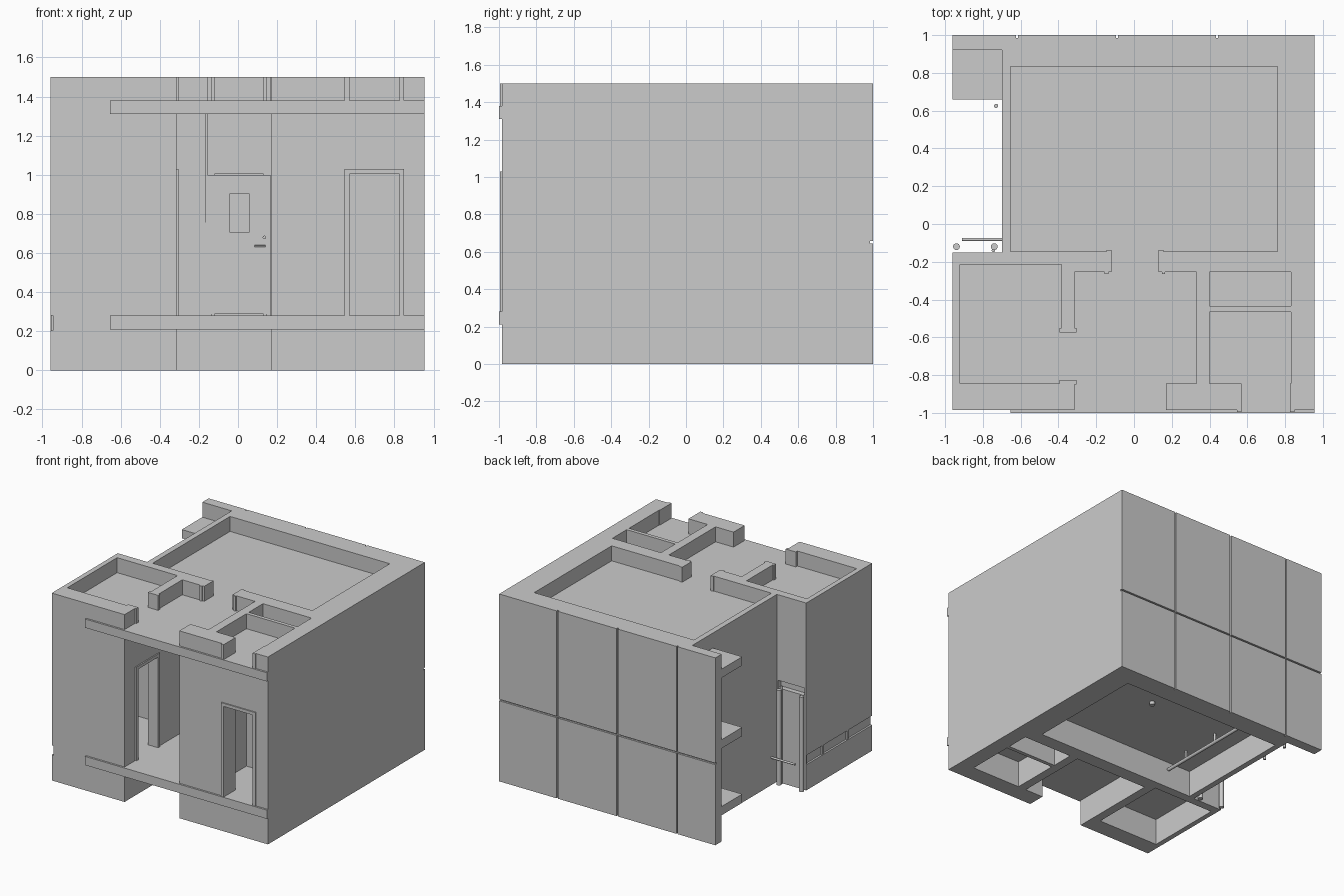
import bpy, bmesh
from mathutils import Vector

if "Cube" in bpy.data.objects:
    bpy.data.objects.remove(bpy.data.objects["Cube"])


def box(name, x0, x1, y0, y1, z0, z1):
    bm = bmesh.new()
    bmesh.ops.create_cube(bm, size=1)
    for v in bm.verts:
        v.co = Vector(((x0 + x1) / 2 + v.co.x * (x1 - x0),
                       (y0 + y1) / 2 + v.co.y * (y1 - y0),
                       (z0 + z1) / 2 + v.co.z * (z1 - z0)))
    return finish(name, bm)


def finish(name, bm):
    me = bpy.data.meshes.new(name)
    bm.to_mesh(me)
    bm.free()
    ob = bpy.data.objects.new(name, me)
    bpy.context.collection.objects.link(ob)
    return ob


def pipe(name, a, b, r, sides=16):
    a, b = Vector(a), Vector(b)
    bm = bmesh.new()
    bmesh.ops.create_cone(bm, cap_ends=True, segments=sides, radius1=r, radius2=r,
                          depth=(b - a).length)
    ob = finish(name, bm)
    ob.location = (a + b) / 2
    ob.rotation_euler = (b - a).to_track_quat('Z', 'Y').to_euler()
    for p in ob.data.polygons:
        p.use_smooth = len(p.vertices) == 4
    return ob


def cut(target, cutters):
    for c in cutters:
        c.hide_render = True
        m = target.modifiers.new("cut", 'BOOLEAN')
        m.object, m.operation, m.solver = c, 'DIFFERENCE', 'EXACT'
    bpy.context.view_layer.update()
    dg = bpy.context.evaluated_depsgraph_get()
    me = bpy.data.meshes.new_from_object(target.evaluated_get(dg))
    target.modifiers.clear()
    target.data = me
    for c in cutters:
        bpy.data.objects.remove(c)


# building mass from the outer footprint
L, R, F, B = -0.96, 0.955, -0.985, 0.985
outline = [(L, F), (R, F), (R, B), (L, B), (L, 0.92), (-0.7, 0.92), (-0.7, -0.15), (L, -0.15)]
bm = bmesh.new()
face = bm.faces.new([bm.verts.new((x, y, 0)) for x, y in outline])
top = bmesh.ops.extrude_face_region(bm, geom=[face])
bmesh.ops.translate(bm, vec=(0, 0, 1.5),
                    verts=[v for v in top['geom'] if isinstance(v, bmesh.types.BMVert)])
bmesh.ops.recalc_face_normals(bm, faces=bm.faces)
walls = finish("walls_and_slabs", bm)

# rooms (x0, x1, y0, y1) hollowed out between the slabs
rooms = [(-0.655, 0.76, -0.145, 0.835), (-0.92, -0.385, -0.845, -0.215),
         (-0.315, 0.33, -0.845, -0.255), (-0.315, 0.17, -1.2, -0.80),
         (0.4, 0.83, -0.435, -0.255), (0.4, 0.83, -0.845, -0.465)]
doors = [(-0.12, 0.13, -0.30, -0.10), (-0.42, -0.28, -0.825, -0.575), (0.57, 0.825, -1.2, -0.80)]
lobby_base = [(-0.315, 0.33, -0.845, -0.255), (-0.315, 0.17, -1.2, -0.80)]
cutters = []
for z0, z1 in ((-0.2, 0.21), (0.28, 1.31), (1.38, 1.7)):
    cutters += [box("cutter", *r, z0, z1) for r in rooms]
for z0, z1 in ((0.28, 1.005), (1.38, 1.7)):
    cutters += [box("cutter", *d, z0, z1) for d in doors]
# side wall slab groove and pipe slot
cutters.append(box("cutter", -1.1, -0.945, -1.1, -0.16, 0.205, 0.28))
cutters.append(box("cutter", -0.945, -0.71, -0.19, 0.0, 0.755, 0.815))
cut(walls, cutters)

# slab edges showing on the front
for z in (0.21, 1.31):
    box("slab_edge", -0.655, R, -1.0, -0.98, z, z + 0.07)

# side service shelves
for z in (0.21, 0.745, 1.31):
    box("service_shelf", L, -0.695, 0.66, 0.925, z, z + 0.07)

# back cladding panels with open joints
xs = [L, -0.62, -0.09, 0.44, R]
for i in range(4):
    for z0, z1 in ((0, 0.645), (0.657, 1.5)):
        box("cladding_panel", xs[i] + (0.006 if i else 0), xs[i + 1] - (0.006 if i < 3 else 0),
            0.983, 1.0, z0, z1)


# door surrounds, in the lower storey and the cut upper storey
def surround(name, a0, a1, p0, p1, along_x=True, w=0.025):
    def part(s0, s1, z0, z1):
        if along_x:
            box(name, s0, s1, p0, p1, z0, z1)
        else:
            box(name, p0, p1, s0, s1, z0, z1)
    for z0, z1 in ((0.28, 1.03), (1.38, 1.5)):
        part(a0 - w, a0, z0, z1)
        part(a1, a1 + w, z0, z1)
    part(a0, a1, 1.005, 1.03)


surround("front_opening_surround", 0.57, 0.825, -0.995, -0.98)
surround("room_door_surround", -0.825, -0.575, -0.32, -0.305, False)
surround("room_door_inner_surround", -0.825, -0.575, -0.395, -0.38, False)
surround("main_door_inner_surround", -0.12, 0.13, -0.15, -0.138)

# main door with surround, glazed panel, handle and lock
for x0, x1 in ((-0.155, -0.134), (0.147, 0.165)):
    box("main_door_jamb", x0, x1, -0.268, -0.25, 0.28, 1.0)
    box("upper_door_jamb", x0, x1, -0.265, -0.25, 1.38, 1.5)
box("main_door_head", -0.155, 0.165, -0.268, -0.25, 0.975, 1.0)
leaf = box("main_door_leaf", -0.134, 0.147, -0.262, -0.235, 0.287, 0.975)
cut(leaf, [box("cutter", -0.04, 0.055, -0.3, -0.25, 0.705, 0.905)])
pipe("door_handle", (0.085, -0.278, 0.635), (0.14, -0.278, 0.635), 0.005, 8)
pipe("handle_stem", (0.132, -0.278, 0.635), (0.132, -0.26, 0.635), 0.005, 8)
pipe("door_lock", (0.135, -0.27, 0.68), (0.135, -0.26, 0.68), 0.009, 12)

# low cupboard and thin riser beside the main door
box("meter_cupboard", -0.305, -0.16, -0.262, -0.25, 0.28, 0.755)
box("riser_trim", -0.165, -0.157, -0.265, -0.25, 0.28, 1.31)

# vertical and horizontal service pipes in the side recess
for x in (-0.94, -0.74):
    pipe("vertical_pipe", (x, -0.12, 0), (x, -0.12, 0.76), 0.018)
pipe("branch_pipe", (-0.91, -0.082, 0.22), (-0.69, -0.082, 0.22), 0.008)
pipe("thin_pipe", (-0.745, -0.14, 0), (-0.745, -0.14, 0.785), 0.009, 12)
for y in (0.625, 0.85):
    pipe("shelf_pipe", (-0.73, y, 0), (-0.73, y, 1.31), 0.011, 12)

# groove brackets on the side wall
for y in (-0.37, -0.68):
    box("groove_bracket", -0.957, -0.94, y - 0.01, y + 0.01, 0.2, 0.29)

# pipe hung under the lower slab, with hangers, and a floor drain
pipe("hung_pipe", (-0.44, -0.13, 0.14), (-0.44, 0.68, 0.14), 0.013)
for y in (0.07, 0.4):
    pipe("pipe_hanger", (-0.44, y, 0.14), (-0.44, y, 0.215), 0.009, 10)
pipe("drain_outlet", (0.21, 0.46, 0.185), (0.21, 0.46, 0.215), 0.02, 12)
